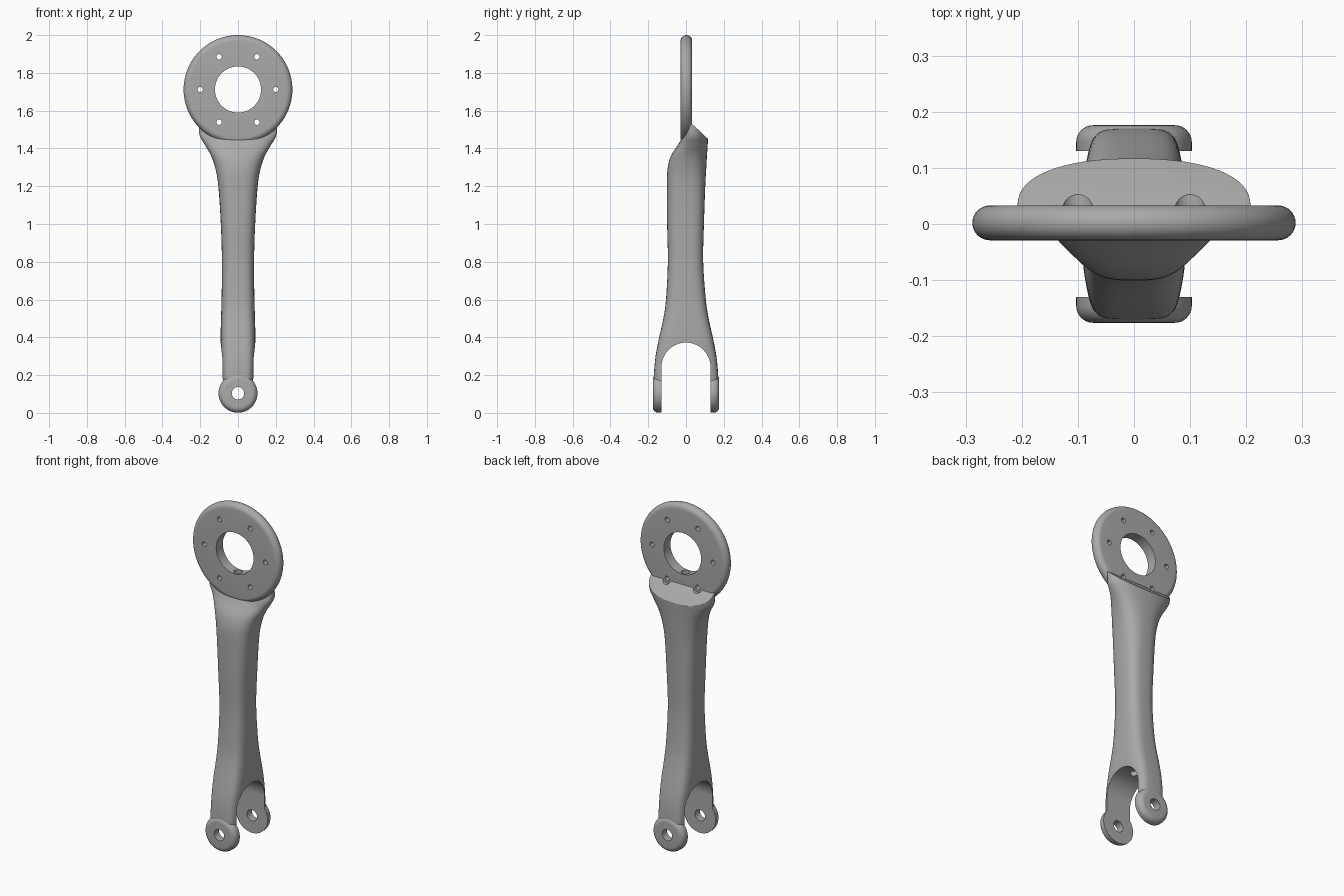
import bpy, bmesh
from math import sin, cos, pi, copysign
from mathutils import Vector, Matrix

cube = bpy.data.objects.get("Cube")
if cube:
    bpy.data.objects.remove(cube, do_unlink=True)

metal = bpy.data.materials.new("grey_metal")
metal.use_nodes = True
GREY = (0.4, 0.4, 0.4, 1)
metal.diffuse_color = GREY
bsdf = next(n for n in metal.node_tree.nodes if n.type == 'BSDF_PRINCIPLED')
bsdf.inputs["Base Color"].default_value = GREY

RING_Z, RING_R, RING_Y = 1.712, 0.288, 0.002
BOSS_Z, BOSS_R = 0.104, 0.103


def make(name, bm):
    bmesh.ops.recalc_face_normals(bm, faces=bm.faces)
    mesh = bpy.data.meshes.new(name)
    bm.to_mesh(mesh)
    bm.free()
    mesh.materials.append(metal)
    obj = bpy.data.objects.new(name, mesh)
    bpy.context.collection.objects.link(obj)
    return obj


def bridge(bm, loops, closed=False):
    """Skin a list of equal vertex loops with quads."""
    pairs = list(zip(loops, loops[1:]))
    if closed:
        pairs.append((loops[-1], loops[0]))
    for a, b in pairs:
        for i in range(len(a)):
            j = (i + 1) % len(a)
            bm.faces.new((a[i], a[j], b[j], b[i]))


def lathe(name, profile, z, steps=96):
    """Turn a closed (radius, y) profile around an axis along y."""
    bm = bmesh.new()
    angles = [2 * pi * i / steps for i in range(steps)]
    loops = [[bm.verts.new((r * cos(a), y, z + r * sin(a))) for a in angles]
             for r, y in profile]
    bridge(bm, loops, closed=True)
    return make(name, bm)


def rods(name, radius, start, end, centres, axis='Y'):
    """Cutter made of parallel cylinders."""
    bm = bmesh.new()
    mid = (start + end) / 2
    for x, z in centres:
        if axis == 'Y':
            mat = Matrix.Translation((x, mid, z)) @ Matrix.Rotation(pi / 2, 4, 'X')
        else:
            mat = Matrix.Translation((x, z, mid))
        bmesh.ops.create_cone(bm, cap_ends=True, segments=32, radius1=radius,
                              radius2=radius, depth=end - start, matrix=mat)
    return make(name, bm)


def finish(obj, cutters=()):
    bpy.ops.object.select_all(action='DESELECT')
    obj.select_set(True)
    bpy.context.view_layer.objects.active = obj
    for cutter in cutters:
        mod = obj.modifiers.new("cut", 'BOOLEAN')
        mod.operation, mod.solver, mod.object = 'DIFFERENCE', 'EXACT', cutter
        bpy.ops.object.modifier_apply(modifier=mod.name)
    bpy.ops.object.shade_smooth_by_angle(angle=0.6)


# Cutters: bolt holes, counterbores, inner channel, pin holes, fork slot
bolts = [(0.2 * cos(i * pi / 3), RING_Z + 0.2 * sin(i * pi / 3)) for i in range(6)]
bolt_cut = rods("bolt_cutter", 0.014, -0.3, 0.3, bolts)
counterbore_cut = rods("counterbore_cutter", 0.028, 0.033, 0.3, bolts[4:])
channel_cut = rods("channel_cutter", 0.024, 0.3, RING_Z, [(0, RING_Y)], 'Z')
pin_cut = rods("pin_cutter", 0.033, -0.3, 0.3, [(0, BOSS_Z)])

slot_r = 0.13
arch = [(slot_r * cos(pi * i / 32), 0.242 + slot_r * sin(pi * i / 32)) for i in range(33)]
outline = [(slot_r, -0.1)] + arch + [(-slot_r, -0.1)]
bm = bmesh.new()
sides = [[bm.verts.new((x, y, z)) for y, z in outline] for x in (-0.3, 0.3)]
bridge(bm, sides)
for side in sides:
    bm.faces.new(side)
slot_cut = make("slot_cutter", bm)
cutters = [slot_cut, bolt_cut, counterbore_cut, channel_cut, pin_cut]

# Arm: lofted sections of (z, half width, front y, back y, middle y, squareness)
sections = [Vector(s) for s in (
    (0.10, 0.085, -0.170, 0.170, 0, 5),
    (0.20, 0.086, -0.170, 0.170, 0, 5),
    (0.30, 0.089, -0.161, 0.161, 0, 4.5),
    (0.40, 0.092, -0.142, 0.142, 0, 4),
    (0.50, 0.090, -0.120, 0.120, 0, 3.6),
    (0.60, 0.087, -0.106, 0.105, 0, 3.3),
    (0.80, 0.085, -0.096, 0.091, 0, 3),
    (1.00, 0.091, -0.100, 0.095, 0, 3),
    (1.20, 0.104, -0.101, 0.102, 0, 2.8),
    (1.29, 0.119, -0.098, 0.107, 0.01, 2.6),
    (1.36, 0.142, -0.080, 0.111, 0.02, 2.5),
    (1.42, 0.176, -0.042, 0.115, 0.03, 2.4),
    (1.46, 0.200, -0.020, 0.117, 0.03, 2.4),
    (1.50, 0.207, -0.006, 0.117, 0.03, 2.4),
    (1.58, 0.208, -0.002, 0.117, 0.03, 2.4))]


def spline(a, b, c, d, t):
    return b + (c - a) * t / 2 + (2*a - 5*b + 4*c - d) * t*t / 2 + (3*b - a - 3*c + d) * t**3 / 2


padded = sections[:1] + sections + sections[-1:]
rows = [spline(*padded[i:i + 4], k / 4) for i in range(len(sections) - 1) for k in range(4)]
rows.append(sections[-1])
bm = bmesh.new()
loops = []
for z, w, front, back, mid, power in rows:
    loop = []
    for i in range(64):
        a = 2 * pi * i / 64
        c, s = (copysign(abs(v) ** (2 / power), v) for v in (cos(a), sin(a)))
        loop.append(bm.verts.new((w * c, mid + s * (back - mid if s > 0 else mid - front), z)))
    loops.append(loop)
bridge(bm, loops)
bm.faces.new(loops[0])
bm.faces.new(loops[-1])
# Sloping shoulder behind the ring, with a softened rim
bmesh.ops.recalc_face_normals(bm, faces=bm.faces)
slope = Vector((0, 0.09, 0.095)).normalized()
cut = bmesh.ops.bisect_plane(bm, geom=bm.verts[:] + bm.edges[:] + bm.faces[:],
                             plane_co=(0, 0.025, 1.537), plane_no=slope, clear_outer=True)
rim = [e for e in cut["geom_cut"] if isinstance(e, bmesh.types.BMEdge)]
bmesh.ops.holes_fill(bm, edges=rim, sides=0)
arm = make("arm", bm)
bev = arm.modifiers.new("soft_rim", 'BEVEL')
bev.width, bev.segments, bev.limit_method, bev.angle_limit = 0.008, 3, 'ANGLE', 0.6
bpy.context.view_layer.objects.active = arm
bpy.ops.object.modifier_apply(modifier=bev.name)
finish(arm, cutters)

# Mounting ring with a fully rounded outer edge
edge = 0.031
rounded = [(RING_R - edge + edge * cos(a), RING_Y + edge * sin(a))
           for a in (-pi / 2 + pi * i / 16 for i in range(17))]
ring = lathe("mounting_ring", [(0.122, RING_Y - edge)] + rounded + [(0.122, RING_Y + edge)], RING_Z)
finish(ring, [bolt_cut, channel_cut])

# Pin bosses on the fork ends, rounded on the outer rim
for side, label in ((-1, "front"), (1, "back")):
    r = 0.03
    curve = [(BOSS_R - r + r * cos(a), side * (0.176 - r + r * sin(a)))
             for a in (pi / 2 * i / 8 for i in range(9))]
    boss = lathe(label + "_pin_boss",
                 [(0.033, side * 0.13), (BOSS_R, side * 0.13)] + curve + [(0.033, side * 0.176)],
                 BOSS_Z)
    finish(boss)

for cutter in cutters:
    bpy.data.objects.remove(cutter, do_unlink=True)
